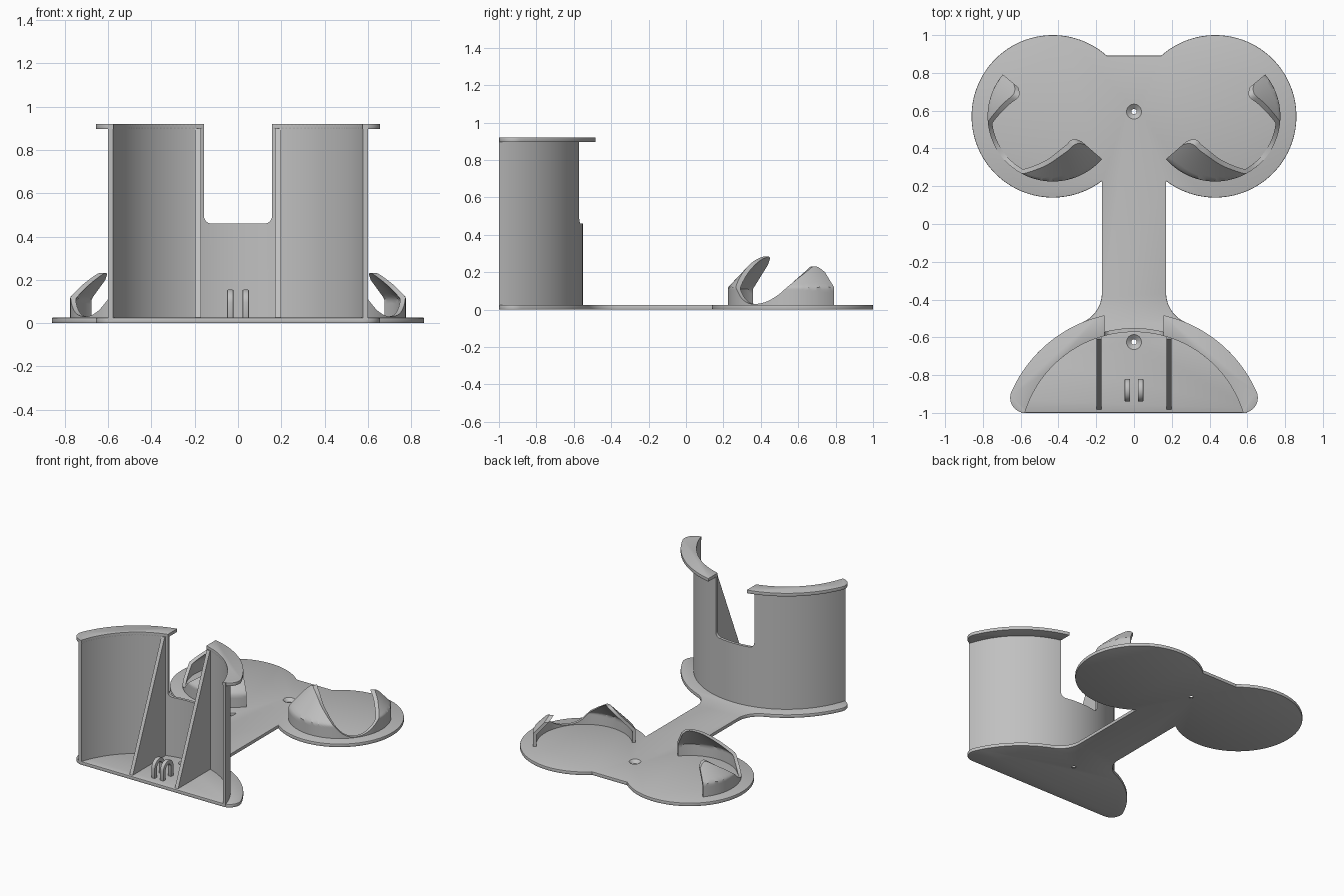
import bpy, bmesh
from math import sin, cos, radians, degrees, asin, acos, atan2, sqrt, pi
from mathutils import Matrix

if "Cube" in bpy.data.objects:
    bpy.data.objects.remove(bpy.data.objects["Cube"], do_unlink=True)

grey = bpy.data.materials.new("light grey plastic")
grey.use_nodes = True
colour = (0.53, 0.53, 0.53, 1)
grey.diffuse_color = colour
grey.node_tree.nodes["Principled BSDF"].inputs["Base Color"].default_value = colour

# Shared dimensions
PLATE = 0.025
LOBE_Y, LOBE_R, CORNER_R = -1.176, 0.71, 0.08
WALL_OUT, WALL_IN, WALL_TOP = 0.625, 0.604, 0.918
CUP_X, CUP_Y, DISC_R = 0.43, 0.57, 0.43
NECK_X, FILLET_R = 0.17, 0.17
NOTCH_X = 0.157


def make_object(name, bm):
    bmesh.ops.recalc_face_normals(bm, faces=bm.faces)
    mesh = bpy.data.meshes.new(name)
    bm.to_mesh(mesh)
    bm.free()
    obj = bpy.data.objects.new(name, mesh)
    bpy.context.collection.objects.link(obj)
    mesh.materials.append(grey)
    return obj


def activate(obj):
    bpy.ops.object.select_all(action="DESELECT")
    obj.select_set(True)
    bpy.context.view_layer.objects.active = obj


def bevel(obj, width=0.006):
    mod = obj.modifiers.new("soft edges", "BEVEL")
    mod.width, mod.segments, mod.limit_method = width, 2, "ANGLE"
    mod.angle_limit = radians(40)
    activate(obj)
    bpy.ops.object.modifier_apply(modifier=mod.name)


def cut(obj, cutter):
    mod = obj.modifiers.new("cut", "BOOLEAN")
    mod.operation, mod.solver, mod.object = "DIFFERENCE", "EXACT", cutter
    activate(obj)
    bpy.ops.object.modifier_apply(modifier=mod.name)
    bpy.data.objects.remove(cutter, do_unlink=True)


def smooth(obj):
    activate(obj)
    bpy.ops.object.shade_smooth_by_angle(angle=radians(35))


def prism(name, points, low, high, axis="z"):
    """Extrude a 2D outline along an axis."""
    place = {"z": lambda a, b, d: (a, b, d),
             "y": lambda a, b, d: (a, d, b),
             "x": lambda a, b, d: (d, a, b)}[axis]
    bm = bmesh.new()
    rings = [[bm.verts.new(place(a, b, d)) for a, b in points] for d in (low, high)]
    bm.faces.new(rings[0])
    bm.faces.new(rings[1])
    n = len(points)
    for i in range(n):
        j = (i + 1) % n
        bm.faces.new((rings[0][i], rings[0][j], rings[1][j], rings[1][i]))
    return make_object(name, bm)


def arc(cx, cy, r, start, end, steps):
    angles = [radians(start + (end - start) * i / steps) for i in range(steps + 1)]
    return [(cx + r * cos(a), cy + r * sin(a)) for a in angles]


def flip(points):
    return [(-x, y) for x, y in reversed(points)]


# Rounded front corner and outer curve of the front lobe
corner_y = -1 + CORNER_R
reach = LOBE_R - CORNER_R
corner_x = sqrt(reach ** 2 - (corner_y - LOBE_Y) ** 2)
corner_angle = degrees(atan2(corner_y - LOBE_Y, corner_x))


def lobe_edge(end):
    return (arc(corner_x, corner_y, CORNER_R, -90, corner_angle, 14)
            + arc(0, LOBE_Y, LOBE_R, corner_angle, end, 32)[1:])


# Base plate: front lobe, neck and two discs
fillet_x = NECK_X + FILLET_R
fillet_angle = degrees(acos(fillet_x / (LOBE_R + FILLET_R)))
fillet_y = LOBE_Y + (LOBE_R + FILLET_R) * sin(radians(fillet_angle))
half = lobe_edge(fillet_angle)
half += arc(fillet_x, fillet_y, FILLET_R, 180 + fillet_angle, 180, 14)[1:]
half += arc(CUP_X, CUP_Y, DISC_R, -127.2, 131.7, 72)
plate = prism("base_plate", half + flip(half), 0, PLATE)
bevel(plate, 0.004)

# Countersunk screw holes
for y in (0.595, -0.625):
    for r_low, r_high, low, high in ((0.014, 0.014, -0.1, 0.1), (0.014, 0.042, 0.004, 0.027)):
        bm = bmesh.new()
        bmesh.ops.create_cone(bm, cap_ends=True, segments=32, radius1=r_low, radius2=r_high,
                              depth=high - low,
                              matrix=Matrix.Translation((0, y, (low + high) / 2)))
        cut(plate, make_object("hole_cutter", bm))
smooth(plate)

# Curved wall with a rounded notch
out_end = degrees(asin((-1 - LOBE_Y) / WALL_OUT))
in_end = degrees(asin((-1 - LOBE_Y) / WALL_IN))
wall = prism("curved_wall",
             arc(0, LOBE_Y, WALL_OUT, out_end, 180 - out_end, 80)
             + arc(0, LOBE_Y, WALL_IN, 180 - in_end, in_end, 80), 0.015, WALL_TOP)
r = 0.035
notch = (arc(NOTCH_X - r, 0.46 + r, r, -90, 0, 8) + [(NOTCH_X, 1.2)])
cut(wall, prism("notch_cutter", notch + flip(notch), -0.9, -0.3, "y"))
smooth(wall)

# Top flanges on each side of the notch
outer_end = degrees(acos(NOTCH_X / LOBE_R))
inner_end = degrees(acos(NOTCH_X / WALL_IN))
flange = lobe_edge(outer_end) + arc(0, LOBE_Y, WALL_IN, inner_end, in_end, 32)
for side, points in (("left", flange), ("right", flip(flange))):
    obj = prism(side + "_top_flange", points, 0.897, 0.92)
    bevel(obj, 0.007)
    smooth(obj)

# Triangular ribs and small cable loops
rib = [(-0.985, 0.015), (-0.595, 0.015), (-0.595, 0.9), (-0.61, 0.9)]
loop = ([(-0.82, 0.015)] + arc(-0.88, 0.095, 0.06, 0, 180, 18) + [(-0.94, 0.015)]
        + [(-0.91, 0.015)] + arc(-0.88, 0.095, 0.03, 180, 0, 18) + [(-0.85, 0.015)])
for side, s in (("left", 1), ("right", -1)):
    prism(side + "_rib", rib, *sorted((s * 0.172, s * 0.198)), "x")
    obj = prism(side + "_cable_loop", loop, *sorted((s * 0.021, s * 0.05)), "x")
    bevel(obj, 0.005)
    smooth(obj)

# Petal height around the cup: angle in degrees, height
HEIGHTS = [(140, 0.2), (144, 0.222), (150, 0.232), (157, 0.222), (174, 0.17), (184, 0.125),
           (192, 0.083), (203, 0.045), (212, 0.032), (222, 0.033), (232, 0.06), (243, 0.125),
           (256, 0.185), (278, 0.252), (300, 0.28), (308, 0.283), (315, 0.27), (319, 0.24)]


def petal_height(angle):
    """Smooth curve through the height list."""
    i = max(k for k in range(len(HEIGHTS) - 1) if HEIGHTS[k][0] <= angle)

    def slope(k):
        a, b = HEIGHTS[max(k - 1, 0)], HEIGHTS[min(k + 1, len(HEIGHTS) - 1)]
        return (b[1] - a[1]) / (b[0] - a[0])
    (a0, h0), (a1, h1) = HEIGHTS[i], HEIGHTS[i + 1]
    w = a1 - a0
    t = (angle - a0) / w
    return ((2 * t**3 - 3 * t**2 + 1) * h0 + (t**3 - 2 * t**2 + t) * w * slope(i)
            + (3 * t**2 - 2 * t**3) * h1 + (t**3 - t**2) * w * slope(i + 1))


def cup_radius(z):
    return 0.345 - 0.95 * max(0, z - 0.12)


# Cup rims: low ring rising into two inward-leaning petals
LEVELS, STEPS, THICK = 14, 120, 0.023
for side, s in (("left", -1), ("right", 1)):
    bm = bmesh.new()
    rings = []
    for i in range(STEPS + 1):
        angle = 140 + 179 * i / STEPS
        top = petal_height(min(angle, 318.99))
        zs = [0.015 + (top - 0.015) * k / LEVELS for k in range(LEVELS + 1)]
        section = [(cup_radius(z), z) for z in zs]
        section += [(cup_radius(z + 0.008) - THICK, z) for z in reversed(zs)]
        a = radians(angle)
        rings.append([bm.verts.new((-s * (-CUP_X + rad * cos(a)), CUP_Y + rad * sin(a), z))
                      for rad, z in section])
    n = len(rings[0])
    for p, q in zip(rings, rings[1:]):
        for k in range(n):
            m = (k + 1) % n
            bm.faces.new((p[k], p[m], q[m], q[k]))
    bm.faces.new(rings[0])
    bm.faces.new(rings[-1])
    smooth(make_object(side + "_cup_rim", bm))
